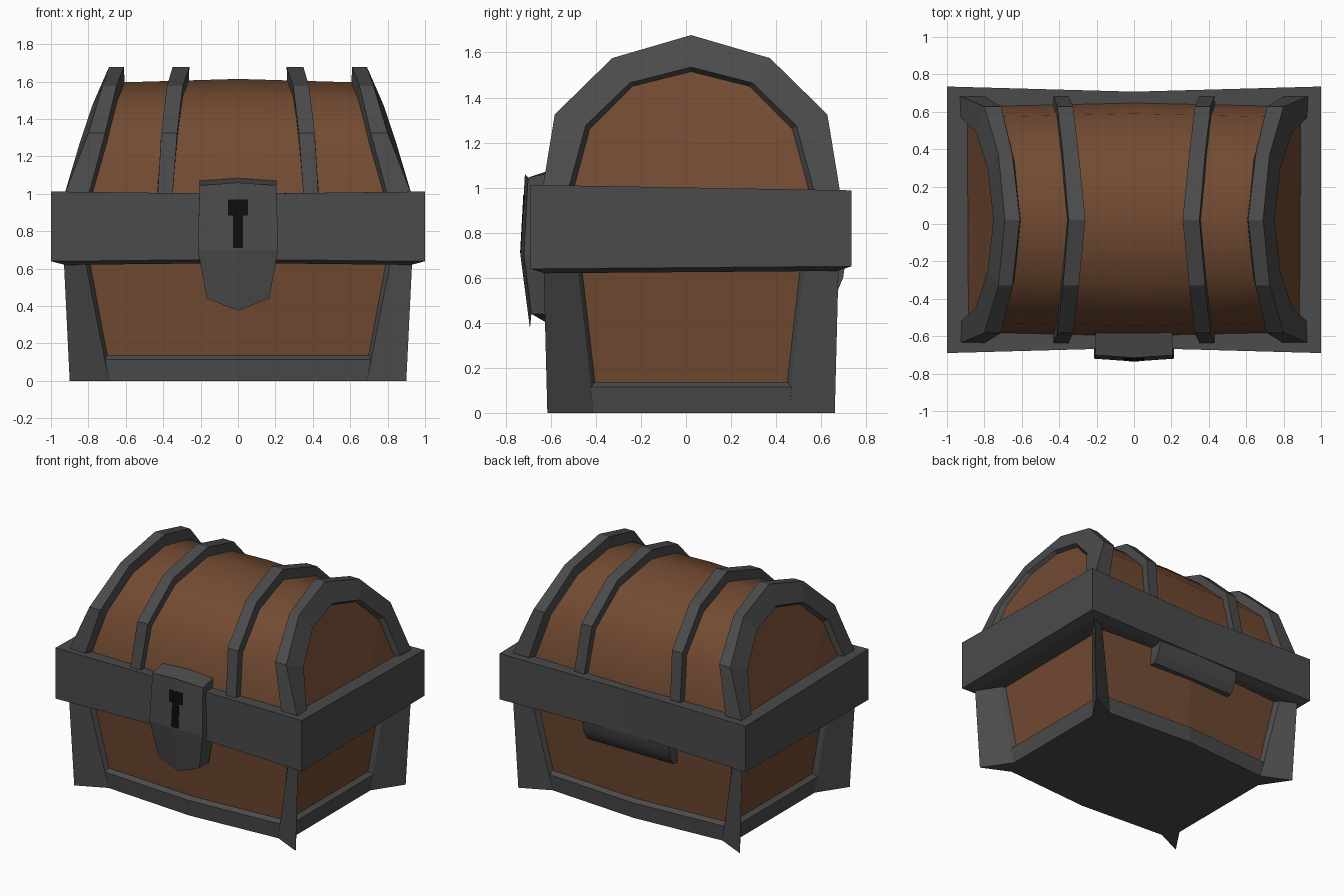
import bpy, bmesh, math

if "Cube" in bpy.data.objects:
    bpy.data.objects.remove(bpy.data.objects["Cube"])

YC = 0.0225  # the chest body sits slightly behind centre, the lock sticks out in front


def material(name, colour):
    m = bpy.data.materials.new(name)
    m.diffuse_color = (*colour, 1)
    m.use_nodes = True
    m.node_tree.nodes["Principled BSDF"].inputs["Base Color"].default_value = m.diffuse_color
    return m


WOOD = material("wood", (0.17, 0.07, 0.032))
IRON = material("iron", (0.07, 0.07, 0.07))
BLACK = material("dark_hole", (0.004, 0.004, 0.004))


def loft(name, rings, mat, closed=True, caps=True, smooth=None):
    """Skin a list of equally long point rings."""
    bm = bmesh.new()
    vs = [[bm.verts.new((x, y + YC, z)) for x, y, z in r] for r in rings]
    n = len(rings[0])
    for a, b in zip(vs, vs[1:]):
        for i in range(n if closed else n - 1):
            j = (i + 1) % n
            bm.faces.new((a[i], a[j], b[j], b[i]))
    if caps:
        bm.faces.new(vs[0])
        bm.faces.new(vs[-1])
    bmesh.ops.recalc_face_normals(bm, faces=bm.faces)
    mesh = bpy.data.meshes.new(name)
    bm.to_mesh(mesh)
    bm.free()
    mesh.materials.append(mat)
    ob = bpy.data.objects.new(name, mesh)
    bpy.context.collection.objects.link(ob)
    if smooth:
        bpy.ops.object.select_all(action='DESELECT')
        ob.select_set(True)
        bpy.context.view_layer.objects.active = ob
        bpy.ops.object.shade_smooth_by_angle(angle=math.radians(smooth))
    return ob


def plan(fx, fy, mid_y, sx, sy, z):
    """Plan outline without its corners: front/back edges with a bulge, straight sides."""
    return [(-fx, -fy, z), (0, -mid_y, z), (fx, -fy, z), (sx, -sy, z), (sx, sy, z),
            (fx, fy, z), (0, mid_y, z), (-fx, fy, z), (-sx, sy, z), (-sx, -sy, z)]


# lower box: wooden panels and bottom rail
loft("wooden_box", [plan(0.68, 0.51, 0.555, 0.73, 0.42, 0.03),
                    plan(0.80, 0.57, 0.61, 0.80, 0.49, 0.68)], WOOD)
loft("bottom_rail", [plan(0.69, 0.54, 0.587, 0.76, 0.43, 0),
                     plan(0.71, 0.55, 0.597, 0.775, 0.445, 0.115),
                     plan(0.70, 0.52, 0.567, 0.745, 0.435, 0.135)], IRON)

# flared corner posts
low = [(0.9, 0.638), (0.69, 0.54), (0.67, 0.505), (0.6, 0.4), (0.725, 0.41), (0.76, 0.43)]
high = [(0.932, 0.655), (0.82, 0.60), (0.80, 0.565), (0.7, 0.45), (0.795, 0.485), (0.83, 0.505)]
for sx, nx in ((-1, "left"), (1, "right")):
    for sy, ny in ((-1, "front"), (1, "back")):
        loft(f"{ny}_{nx}_post", [[(sx * x, sy * y, 0) for x, y in low],
                                 [(sx * x, sy * y, 0.66) for x, y in high]], IRON)


# belt around the chest, bowed in at front and back
def belt_ring(x, y, mid_y, z, dz, tilt):
    pts = [(-x, -y, z), (0, -mid_y, z + dz), (x, -y, z), (x, y, z), (0, mid_y, z + dz), (-x, y, z)]
    return [(a, b, c - b * tilt) for a, b, c in pts]


loft("belt", [belt_ring(0.85, 0.58, 0.58, 0.99, 0, 0.017),
              belt_ring(1, 0.7125, 0.685, 1.0, -0.012, 0.017),
              belt_ring(1, 0.7125, 0.685, 0.645, 0.01, -0.008),
              belt_ring(0.925, 0.65, 0.63, 0.625, 0.01, -0.008)], IRON)


# lid
def arch(half):
    """Mirror (y, z) from rim to apex into a full arch."""
    return [(-y, z) for y, z in half] + [(y, z) for y, z in half[-2::-1]]


def both(vals):
    return list(vals) + list(vals[-2::-1])


OUTER = arch([(0.66, 0.99), (0.605, 1.325), (0.35, 1.575), (0, 1.677)])
SKIN = arch([(0.605, 0.98), (0.55, 1.29), (0.32, 1.51), (0, 1.595)])
UNDER = arch([(0.58, 0.98), (0.52, 1.26), (0.30, 1.48), (0, 1.56)])
FRAME = arch([(0.545, 0.99), (0.468, 1.275), (0.272, 1.465), (0, 1.535)])
PANEL = arch([(0.525, 0.98), (0.45, 1.26), (0.26, 1.45), (0, 1.515)])

# barrel-shaped wooden top, slightly fuller in the middle
ends = both([0.86, 0.76, 0.69, 0.65])
rings = []
for t in (-1, 0, 1):
    k = 0.032 * (1 - abs(t))
    rings.append([(t * e, y * (1 + k), 1 + (z - 1) * (1 + k))
                  for e, (y, z) in zip(ends, SKIN)])
loft("lid_wood", rings, WOOD, closed=False, caps=False, smooth=45)


def strap(name, layers, side):
    """Sweep a section along the arch; each layer is (arch, x per half-arch point)."""
    sections = [(a, both(xs)) for a, xs in layers]
    loft(name, [[(side * xs[i], *a[i]) for a, xs in sections] for i in range(7)], IRON)


for s, n in ((-1, "left"), (1, "right")):
    strap(f"{n}_middle_strap", [(UNDER, (0.35, 0.325, 0.295, 0.265)),
                                (OUTER, (0.35, 0.325, 0.295, 0.26)),
                                (OUTER, (0.43, 0.41, 0.38, 0.35)),
                                (UNDER, (0.435, 0.415, 0.39, 0.36))], s)
    strap(f"{n}_end_strap", [(UNDER, (0.775, 0.69, 0.635, 0.605)),
                             (OUTER, (0.80, 0.71, 0.65, 0.61)),
                             (OUTER, (0.93, 0.80, 0.725, 0.69)),
                             (FRAME, (0.925, 0.845, 0.782, 0.752)),
                             (PANEL, (0.89, 0.81, 0.75, 0.725))], s)
    # wooden panel closing the end of the lid
    px = both([0.89, 0.815, 0.755, 0.73])
    loft(f"{n}_lid_panel", [[(s * x, y, z) for x, (y, z) in zip(px, PANEL)],
                            [(s * 0.892, y * 0.5, 0.98) for y, z in PANEL]],
         WOOD, closed=False, caps=False)


# lock plate: bulging front, pointed bottom
def lock_y(z):
    return (-0.735 + 0.055 * (z - 0.7) if z > 0.7 else -0.735 + 0.13 * (0.7 - z)) - YC


rows = [(0.205, 1.045, 1.06), (0.215, 0.7, 0.7), (0.167, 0.44, 0.375)]  # half width, side z, middle z
rows_pts = []
for w, zs, zm in rows:
    back_lift = 0.025 if zs > 1 else 0
    rows_pts.append([(-w, -0.6, zs + back_lift), (-w, lock_y(zs) + 0.015, zs),
                     (0, lock_y(zm), zm),
                     (w, lock_y(zs) + 0.015, zs), (w, -0.6, zs + back_lift),
                     (0, -0.6, zm + back_lift)])
loft("lock_plate", rows_pts, IRON)

# keyhole: head and slot
for name, w, z0, z1 in (("keyhole_head", 0.053, 0.885, 0.97), ("keyhole_slot", 0.028, 0.71, 0.9)):
    loft(name, [[(-w, lock_y(z) - 0.002, z), (w, lock_y(z) - 0.002, z),
                 (w, lock_y(z) + 0.03, z), (-w, lock_y(z) + 0.03, z)] for z in (z0, z1)], BLACK)

# curved hinge plate at the back, under the belt
hinge = [(0.55, 0.67), (0.685, 0.67), (0.675, 0.60), (0.65, 0.54), (0.62, 0.50), (0.55, 0.50)]
loft("hinge_plate", [[(x, y, z) for y, z in hinge] for x in (-0.35, 0.35)], IRON, smooth=35)
